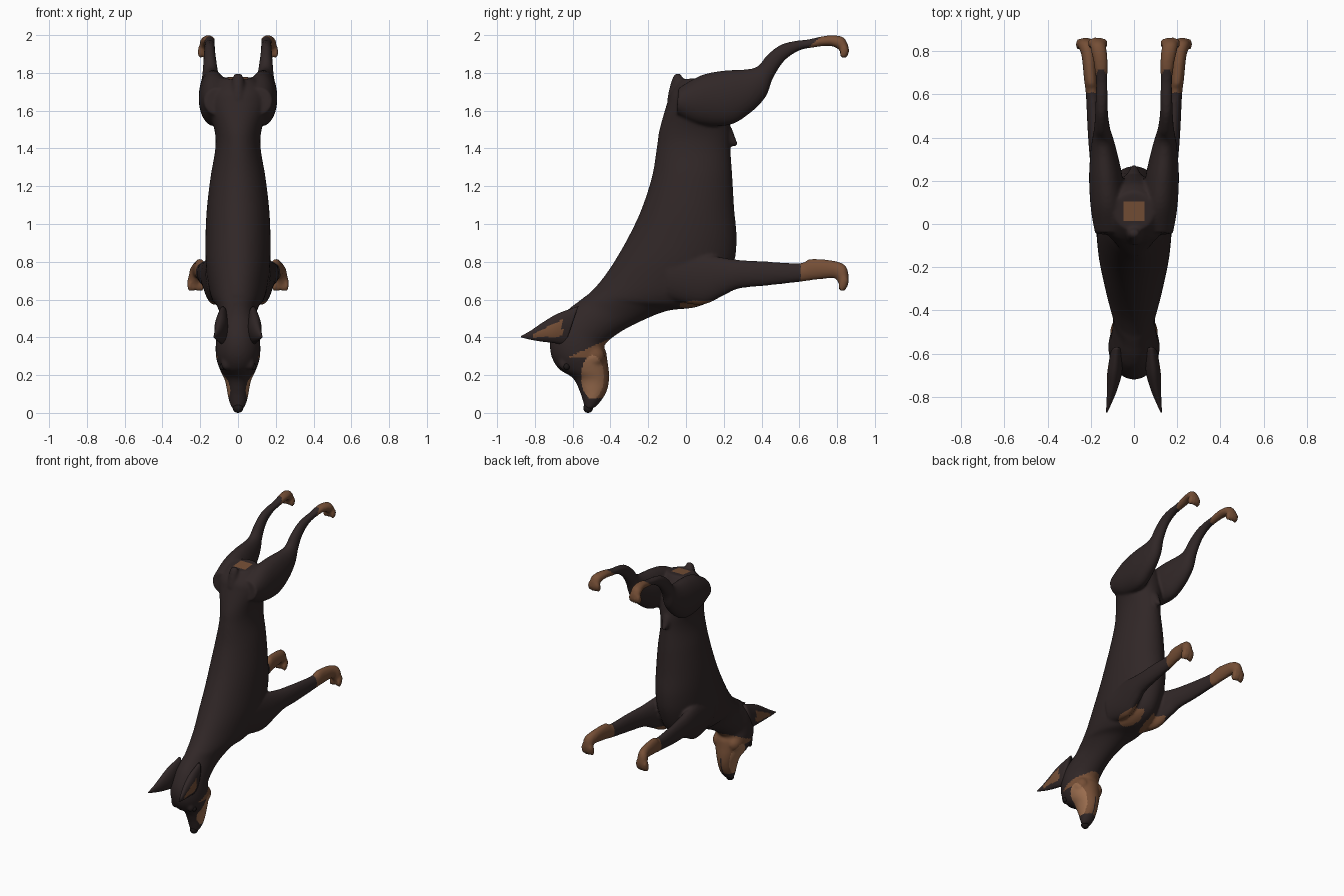
import bpy, bmesh, math
from mathutils import Matrix, Vector


def material(name, rgb):
    m = bpy.data.materials.new(name)
    m.diffuse_color = (*rgb, 1)
    return m


DARK = material("dark coat", (0.03, 0.02, 0.02))
BROWN = material("brown markings", (0.18, 0.078, 0.037))
TAN = material("light tan cheeks", (0.32, 0.15, 0.075))
BLACK = material("black nose and eyes", (0.012, 0.009, 0.009))


def spline(rows, steps=6):
    """Catmull-Rom interpolation of section rows."""
    out = []
    n = len(rows)
    for i in range(n - 1):
        a, b, c, d = (rows[max(i - 1, 0)], rows[i], rows[i + 1], rows[min(i + 2, n - 1)])
        for k in range(steps):
            t = k / steps
            out.append([0.5 * (2 * q + (r - p) * t + (2 * p - 5 * q + 4 * r - s) * t * t
                               + (3 * q - p - 3 * r + s) * t ** 3)
                        for p, q, r, s in zip(a, b, c, d)])
    out.append(list(rows[-1]))
    return out


def loft(bm, rows, side=1, seg=32):
    """Rows are (x, y1, z1, y2, z2, half width): two outline points and a width."""
    rings = []
    for x, y1, z1, y2, z2, hw in spline(rows):
        ring = []
        for k in range(seg):
            a = 2 * math.pi * k / seg
            c, s = math.cos(a), math.sin(a)
            ring.append(bm.verts.new((side * (x + hw * s),
                                      (y1 + y2) / 2 + c * (y1 - y2) / 2,
                                      (z1 + z2) / 2 + c * (z1 - z2) / 2)))
        rings.append(ring)
    for r0, r1 in zip(rings, rings[1:]):
        for k in range(seg):
            bm.faces.new((r0[k], r0[(k + 1) % seg], r1[(k + 1) % seg], r1[k]))
    bm.faces.new(rings[0])
    bm.faces.new(rings[-1][::-1])


def ball(bm, loc, size, tilt=0):
    mat = (Matrix.Translation(Vector(loc)) @ Matrix.Rotation(tilt, 4, 'X')
           @ Matrix.Diagonal((*size, 1)))
    bmesh.ops.create_uvsphere(bm, u_segments=20, v_segments=12, radius=1, matrix=mat)


def finish(bm, name, mats, rule=None, voxel=None):
    bmesh.ops.recalc_face_normals(bm, faces=bm.faces)
    me = bpy.data.meshes.new(name)
    bm.to_mesh(me)
    bm.free()
    ob = bpy.data.objects.new(name, me)
    bpy.context.collection.objects.link(ob)
    if voxel:  # fuse the overlapping parts into one smooth skin
        r = ob.modifiers.new("fuse", 'REMESH')
        r.mode = 'VOXEL'
        r.voxel_size = voxel
        s = ob.modifiers.new("soften", 'SMOOTH')
        s.factor, s.iterations = 0.5, 4
        dg = bpy.context.evaluated_depsgraph_get()
        me = bpy.data.meshes.new_from_object(ob.evaluated_get(dg))
        ob.modifiers.clear()
        ob.data = me
    me.materials.clear()
    for m in mats:
        me.materials.append(m)
    for p in me.polygons:
        p.use_smooth = True
        p.material_index = rule(p.center, p.normal) if rule else 0
    return ob


body = bmesh.new()

# torso, neck and head: back outline point, belly outline point, half width
trunk = [
    (-.03, 1.765, .15, 1.78, .09), (-.08, 1.70, .19, 1.72, .15), (-.10, 1.64, .215, 1.62, .165),
    (-.14, 1.50, .235, 1.50, .125), (-.155, 1.40, .235, 1.40, .12), (-.18, 1.25, .245, 1.25, .145),
    (-.235, 1.08, .255, 1.08, .165), (-.30, .94, .268, .92, .172), (-.38, .80, .25, .78, .17),
    (-.45, .70, .18, .63, .155), (-.51, .635, .06, .562, .135), (-.54, .612, -.10, .54, .115),
    (-.575, .585, -.25, .48, .098), (-.62, .55, -.36, .42, .10), (-.67, .495, -.43, .36, .11),
    (-.715, .40, -.422, .32, .118), (-.715, .31, -.415, .27, .115), (-.675, .235, -.408, .22, .095),
    (-.60, .185, -.408, .165, .07), (-.565, .12, -.42, .115, .058), (-.545, .06, -.445, .07, .048),
    (-.532, .014, -.48, .03, .03)]
loft(body, [(0, *r) for r in trunk], seg=48)

# legs: centre x, upper outline point, lower outline point, half width
hind_leg = [
    (.11, -.04, 1.72, -.05, 1.58, .07), (.12, .08, 1.787, .06, 1.53, .08),
    (.13, .20, 1.812, .22, 1.522, .078), (.14, .33, 1.82, .33, 1.58, .062),
    (.145, .385, 1.84, .42, 1.67, .047), (.148, .43, 1.895, .46, 1.77, .037),
    (.15, .50, 1.948, .52, 1.863, .030), (.15, .57, 1.968, .60, 1.918, .028),
    (.15, .65, 1.978, .68, 1.935, .027), (.155, .75, 1.998, .755, 1.943, .033),
    (.165, .83, 1.99, .80, 1.93, .037), (.168, .862, 1.94, .825, 1.90, .037)]
front_leg = [
    (.11, -.10, .86, -.10, .60, .06), (.125, .05, .85, .08, .572, .057),
    (.145, .18, .825, .20, .622, .05), (.16, .28, .81, .28, .658, .043),
    (.178, .42, .802, .42, .673, .036), (.192, .60, .792, .60, .693, .031),
    (.20, .66, .815, .67, .703, .031), (.21, .78, .806, .78, .713, .033),
    (.222, .845, .778, .80, .70, .037), (.224, .864, .71, .815, .67, .036)]
for side in (1, -1):
    loft(body, hind_leg, side)
    loft(body, front_leg, side)
    # toes
    for k, dx in enumerate((-.032, -.011, .011, .032)):
        out = .006 if k in (1, 2) else 0
        ball(body, (side * (.168 + dx), .836 + out, 1.912), (.0135, .022, .035), -.2)
        ball(body, (side * (.224 + dx), .832 + out, .685), (.0135, .023, .043), -.3)
    # brow ridge and cheek
    ball(body, (side * .06, -.645, .265), (.03, .03, .04))
    ball(body, (side * .06, -.50, .30), (.05, .07, .06))

# stub tail and belly tuft
loft(body, [(0, -.10, 1.66, -.02, 1.66, .04), (0, -.085, 1.73, -.012, 1.72, .035),
            (0, -.068, 1.78, -.018, 1.775, .028), (0, -.052, 1.797, -.032, 1.796, .014)])
loft(body, [(0, .15, 1.48, .22, 1.55, .05), (0, .19, 1.43, .245, 1.50, .036),
            (0, .235, 1.415, .262, 1.455, .022), (0, .262, 1.412, .275, 1.425, .012)])


def coat(c, n):
    x, y, z = abs(c.x), c.y, c.z
    if z > 1.5:  # hind feet and patch under the tail
        if y > .65 + max(0, z - 1.94) * 1.3:
            return 1
        return int(x < .05 and .015 < y < .105 and z > 1.73)
    if y > .61:  # front feet
        return 1
    if z < .625 and ((y - .085) / .118) ** 2 + ((x - .09) / .065) ** 2 < 1 and n.z < .2:
        return 1  # chest patches
    if y < -.40 and z < .39:  # cheeks, jaw and throat
        if ((y + .495) / .06) ** 2 + ((z - .19) / .115) ** 2 < 1 and x > .025:
            return 2
        if .29 < z < .31 + .45 * (y + .59):
            return 1
        if .08 < z <= .29 and y > -.475:
            return 0 if x < .008 and z < .2 else 1
    return 0


finish(body, "dog_body", [DARK, BROWN, TAN], coat, voxel=.009)

# pointed ears, brown on the outward opening
ear = [(.08, -.57, .565, -.64, .36, .03), (.09, -.68, .525, -.70, .37, .034),
       (.10, -.76, .478, -.76, .377, .025), (.113, -.82, .437, -.82, .387, .014),
       (.127, -.874, .406, -.874, .400, .003)]


def ear_rule(c, n):
    t = c.y + .81
    return int(0 < t < .155 and abs(c.z - .407 - .28 * t) < .01 + .22 * t and n.x * c.x > 0)


for side, label in ((1, "right"), (-1, "left")):
    bm = bmesh.new()
    loft(bm, ear, side, 48)
    finish(bm, label + "_ear", [DARK, BROWN], ear_rule)
    # eye
    bm = bmesh.new()
    ball(bm, (side * .083, -.632, .245), (.014, .016, .018))
    finish(bm, label + "_eye", [BLACK])

# nose
bm = bmesh.new()
ball(bm, (0, -.518, .026), (.028, .026, .026))
finish(bm, "nose", [BLACK])
